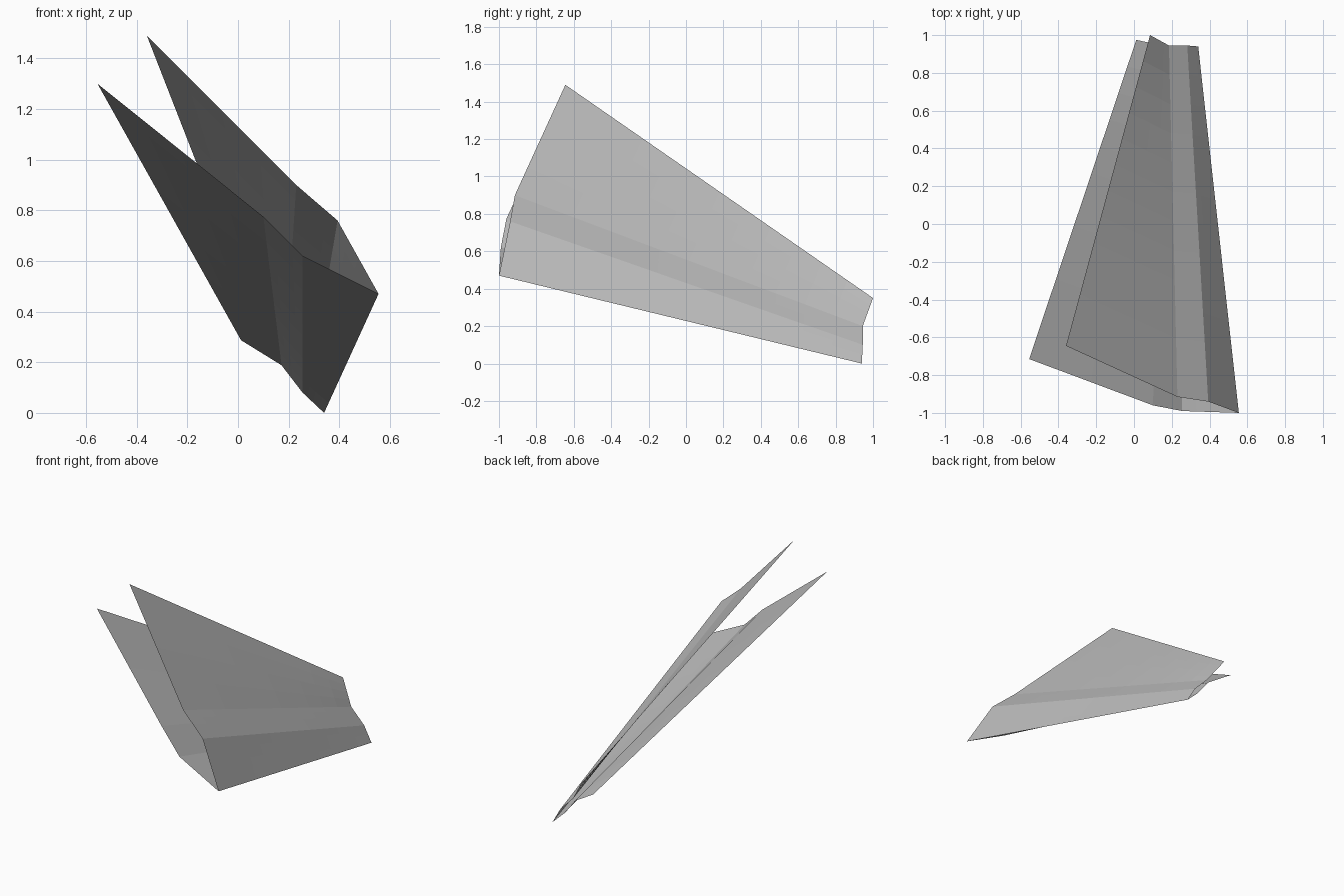
import bpy
import bmesh
from mathutils import Vector

if "Cube" in bpy.data.objects:
    bpy.data.objects.remove(bpy.data.objects["Cube"])

# Plain grey paper
paper = bpy.data.materials.new("grey_paper")
paper.use_nodes = True
grey = (0.52, 0.52, 0.52, 1)
paper.diffuse_color = grey
paper.node_tree.nodes["Principled BSDF"].inputs["Base Color"].default_value = grey


def panel(name, front, back, steps, flip):
    """Ruled sheet between two straight end edges, each an (inner, outer) pair."""
    f0, f1, b0, b1 = (Vector(p) for p in (*front, *back))
    bm = bmesh.new()
    rows = []
    for i in range(steps + 1):
        t = i / steps
        inner, outer = f0.lerp(b0, t), f1.lerp(b1, t)
        rows.append([bm.verts.new(inner.lerp(outer, j / 4)) for j in range(5)])
    for r0, r1 in zip(rows, rows[1:]):
        for j in range(4):
            quad = (r0[j], r1[j], r1[j + 1], r0[j + 1])
            bm.faces.new(quad[::-1] if flip else quad)
    mesh = bpy.data.meshes.new(name)
    bm.to_mesh(mesh)
    bm.free()
    mesh.materials.append(paper)
    bpy.context.collection.objects.link(bpy.data.objects.new(name, mesh))


# End edges of the folded sheet, from the shared keel crease out to the wing tip
keel_front = (0.555, -1.0, 0.47)
keel_back = (0.34, 0.94, 0.0)
halves = {
    "upper": (
        [keel_front, (0.393, -0.94, 0.76), (0.23, -0.915, 0.90), (-0.36, -0.645, 1.49)],
        [keel_back, (0.282, 0.945, 0.10), (0.185, 0.945, 0.20), (0.085, 1.0, 0.35)],
    ),
    "lower": (
        [keel_front, (0.255, -0.99, 0.62), (0.10, -0.96, 0.775), (-0.555, -0.715, 1.30)],
        [keel_back, (0.255, 0.935, 0.08), (0.172, 0.94, 0.188), (0.012, 0.975, 0.287)],
    ),
}

# Keel wall, folded strip and wing on each half
for side, (front, back) in halves.items():
    for i, part in enumerate(("keel_wall", "fold_strip", "wing")):
        panel(f"{side}_{part}", front[i:i + 2], back[i:i + 2], 12, side == "lower")
